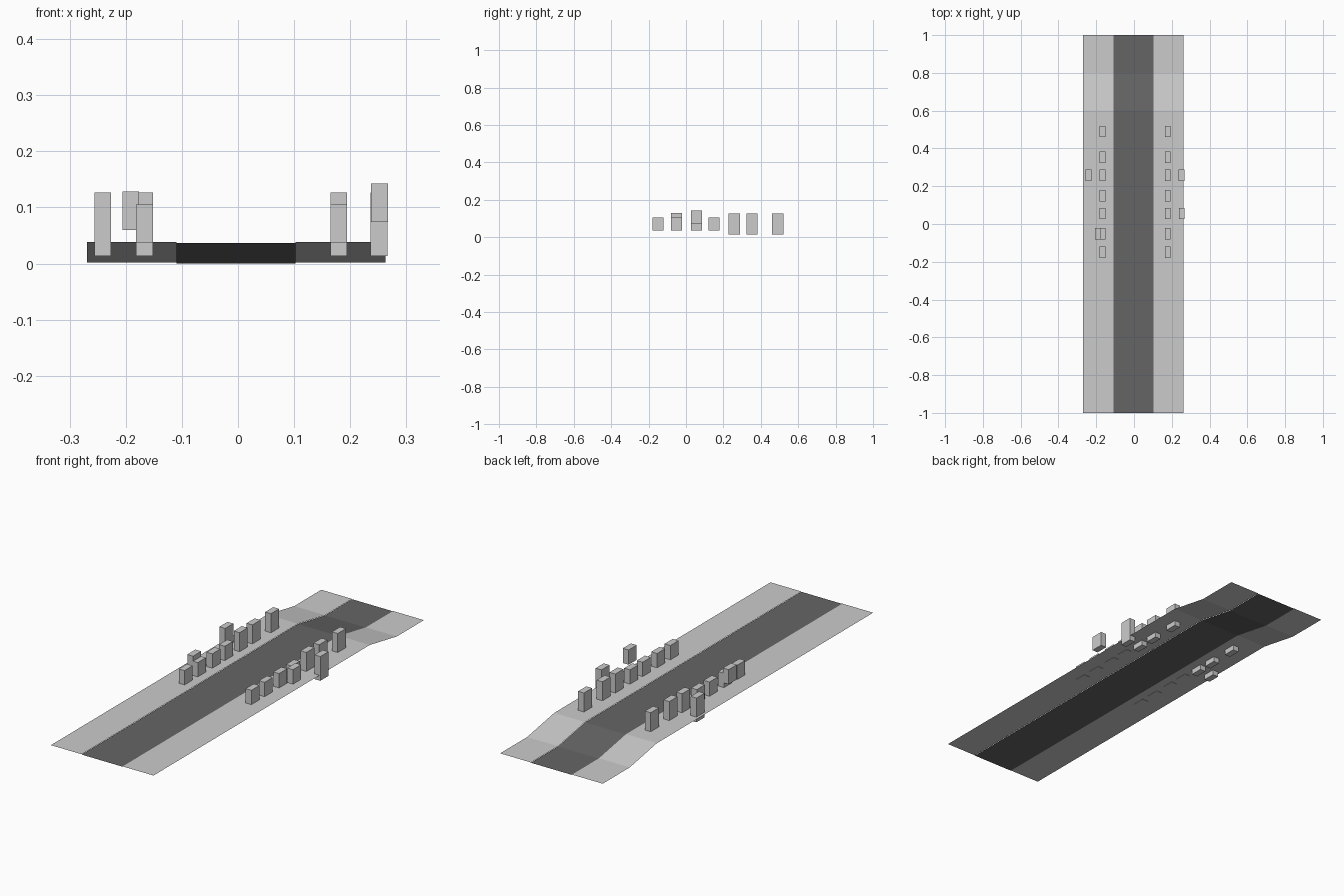
import bpy

if "Cube" in bpy.data.objects:
    bpy.data.objects.remove(bpy.data.objects["Cube"])

# Side profile of the street: level, a short ramp down, level again (y, z)
PROFILE = [(-1.0, 0.0365), (0.6, 0.0365), (0.8, 0.0), (1.0, 0.0)]


def strip(name, x0, x1, lift=0.0):
    """Sheet following the street profile between two x positions."""
    verts = [(x, y, z + lift) for y, z in PROFILE for x in (x0, x1)]
    faces = [(2 * i, 2 * i + 1, 2 * i + 3, 2 * i + 2) for i in range(len(PROFILE) - 1)]
    mesh = bpy.data.meshes.new(name)
    mesh.from_pydata(verts, [], faces)
    obj = bpy.data.objects.new(name, mesh)
    bpy.context.collection.objects.link(obj)
    return obj


def block(name, x, y, z0, z1):
    """Building block with a fixed footprint."""
    bpy.ops.mesh.primitive_cube_add(size=1, location=(x, y, (z0 + z1) / 2))
    obj = bpy.context.object
    obj.name = name
    obj.dimensions = (0.03, 0.06, z1 - z0)
    bpy.ops.object.transform_apply(location=False, rotation=False, scale=True)
    return obj


# Road surface and the verges beside it
road = strip("road", -0.1095, 0.1025)
asphalt = bpy.data.materials.new("asphalt")
asphalt.diffuse_color = (0.13, 0.13, 0.13, 1)
asphalt.use_nodes = True
asphalt.node_tree.nodes["Principled BSDF"].inputs["Base Color"].default_value = asphalt.diffuse_color
road.data.materials.append(asphalt)
strip("left_verge", -0.269, -0.1095, 0.0015)
strip("right_verge", 0.1025, 0.2625, 0.0015)

# Rows of buildings along both sides: low ones, then tall ones
LOW = (0.0365, 0.105)
TALL = (0.0135, 0.127)
for side, x in (("left", -0.1665), ("right", 0.1795)):
    for y in (-0.149, -0.051, 0.056, 0.149):
        block(side + "_low_building", x, y, *LOW)
    for y in (0.258, 0.353, 0.490):
        block(side + "_tall_building", x, y, *TALL)

# Second-row buildings further out
block("left_outer_tall_building", -0.241, 0.258, *TALL)
block("right_outer_tall_building", 0.2515, 0.258, *TALL)
block("left_raised_building", -0.191, -0.051, 0.06, 0.1285)
block("right_raised_building", 0.252, 0.056, 0.074, 0.143)
